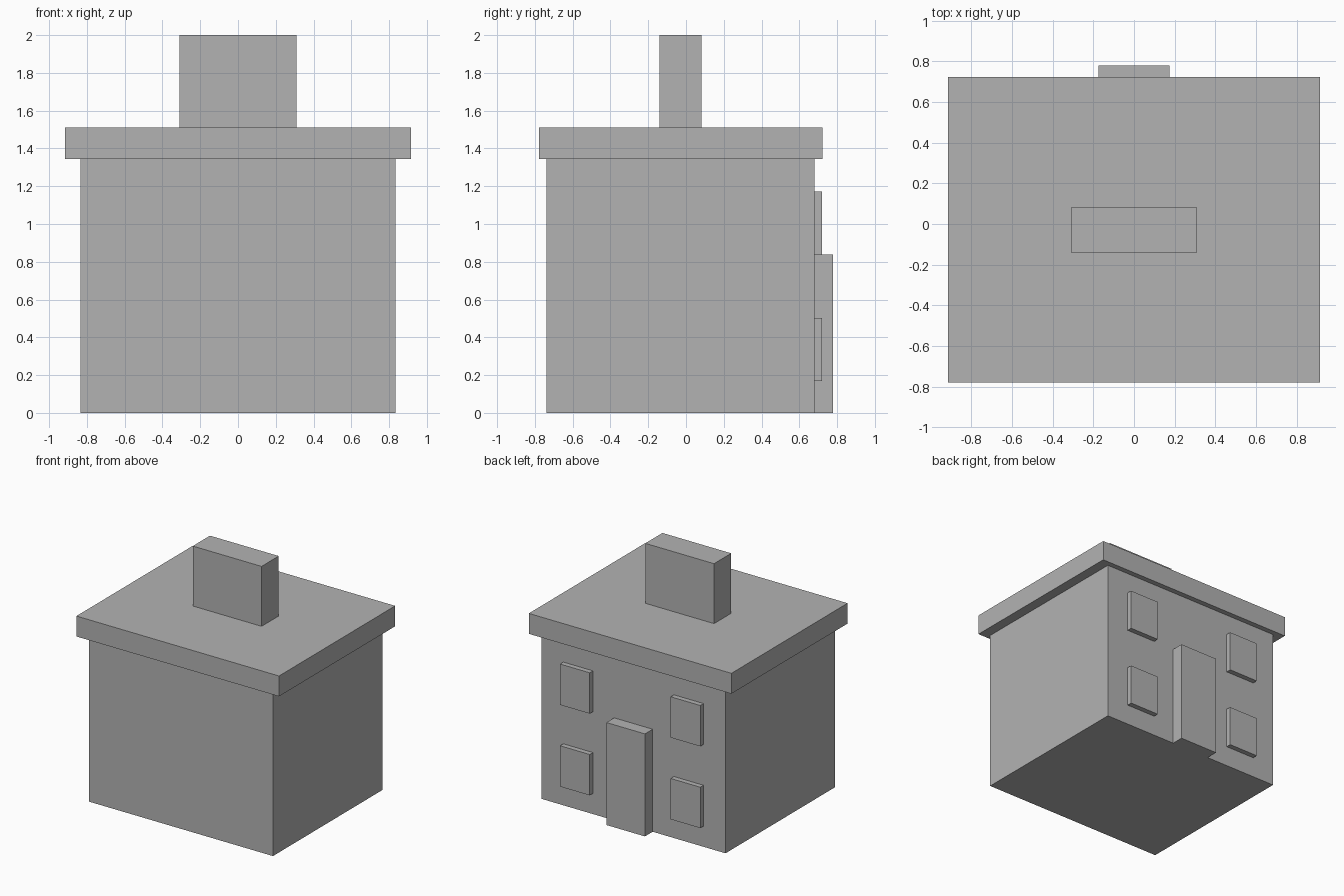
import bpy

cube = bpy.data.objects.get("Cube")
if cube:
    bpy.data.objects.remove(cube, do_unlink=True)

# One plain grey for the whole building
grey = bpy.data.materials.new("plain_grey")
grey.use_nodes = True
colour = (0.45, 0.45, 0.45, 1)
grey.diffuse_color = colour
grey.node_tree.nodes["Principled BSDF"].inputs["Base Color"].default_value = colour


def box(name, x, y, z):
    """Flat-faced box from (min, max) ranges on each axis."""
    low, high = zip(x, y, z)
    centre = [(a + b) / 2 for a, b in zip(low, high)]
    bpy.ops.mesh.primitive_cube_add(size=1, location=centre)
    obj = bpy.context.object
    obj.name = name
    obj.scale = [b - a for a, b in zip(low, high)]
    bpy.ops.object.transform_apply(location=False, rotation=False, scale=True)
    obj.data.materials.append(grey)
    return obj


WALL_BACK = 0.679
EAVES = 1.343
ROOF_TOP = 1.51

# Main body, overhanging flat roof and wide chimney
box("walls", (-0.833, 0.833), (-0.738, WALL_BACK), (0, EAVES))
box("roof", (-0.916, 0.916), (-0.779, 0.722), (EAVES, ROOF_TOP))
box("chimney", (-0.311, 0.311), (-0.14, 0.082), (ROOF_TOP, 2))

# Door projecting from the back wall
box("door", (-0.174, 0.174), (WALL_BACK, 0.779), (0, 0.838))

# Two rows of raised windows, one pair on each side of the door
HALF_WIDTH = 0.134
for side, x in (("left", 0.5), ("right", -0.5)):
    for storey, z in (("lower", 0.169), ("upper", 0.837)):
        box(f"window_{storey}_{side}", (x - HALF_WIDTH, x + HALF_WIDTH),
            (WALL_BACK, 0.721), (z, z + 0.334))
